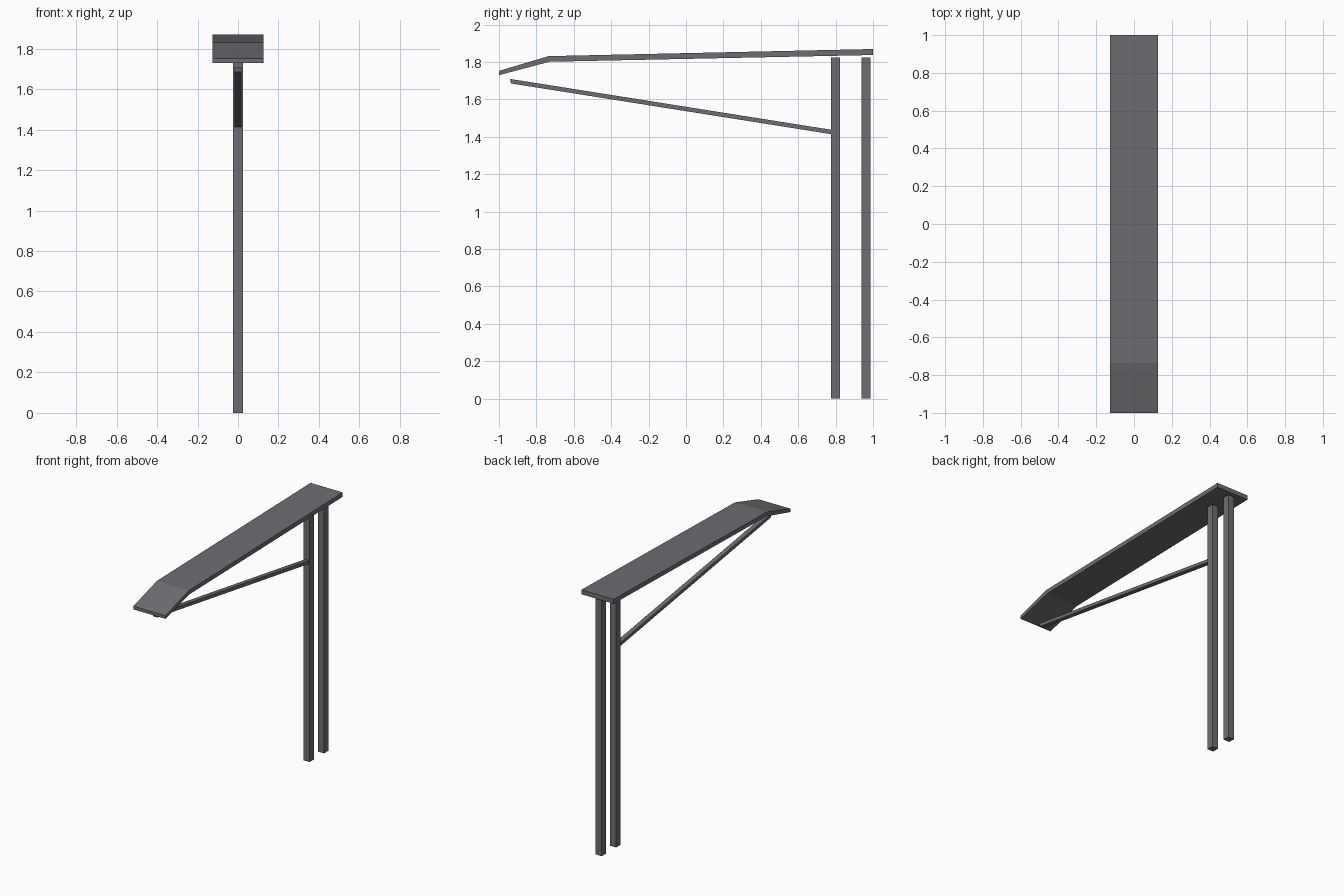
import bpy
import bmesh
from mathutils import Vector

cube = bpy.data.objects.get("Cube")
if cube:
    bpy.data.objects.remove(cube, do_unlink=True)

# Single painted-metal colour
metal = bpy.data.materials.new("dark_grey_metal")
metal.use_nodes = True
grey = (0.155, 0.155, 0.17, 1.0)
metal.diffuse_color = grey
metal.node_tree.nodes["Principled BSDF"].inputs["Base Color"].default_value = grey


def extrude_side_profile(name, profile, half_width):
    """Solid made from a (y, z) outline extruded evenly across x."""
    bm = bmesh.new()
    face = bm.faces.new([bm.verts.new((-half_width, y, z)) for y, z in profile])
    result = bmesh.ops.extrude_face_region(bm, geom=[face])
    moved = [v for v in result["geom"] if isinstance(v, bmesh.types.BMVert)]
    bmesh.ops.translate(bm, verts=moved, vec=Vector((2 * half_width, 0, 0)))
    bmesh.ops.recalc_face_normals(bm, faces=bm.faces)
    mesh = bpy.data.meshes.new(name)
    bm.to_mesh(mesh)
    bm.free()
    mesh.materials.append(metal)
    obj = bpy.data.objects.new(name, mesh)
    bpy.context.collection.objects.link(obj)
    return obj


# Long canopy with a drooping front lip
extrude_side_profile("canopy", [
    (-1.0, 1.752), (-0.735, 1.831), (1.0, 1.869),
    (1.0, 1.837), (-0.73, 1.801), (-1.0, 1.729),
], 0.127)

# Two square posts, one behind the other
post_half, post_top = 0.0235, 1.825
for name, y in (("front_post", 0.799), ("back_post", 0.962)):
    near, far = y - post_half, y + post_half
    extrude_side_profile(name, [(near, 0), (far, 0), (far, post_top), (near, post_top)],
                         post_half)

# Slanted brace from the front post up to the canopy lip
extrude_side_profile("brace", [
    (-0.94, 1.709), (0.785, 1.436), (0.781, 1.413), (-0.936, 1.685),
], 0.0165)
